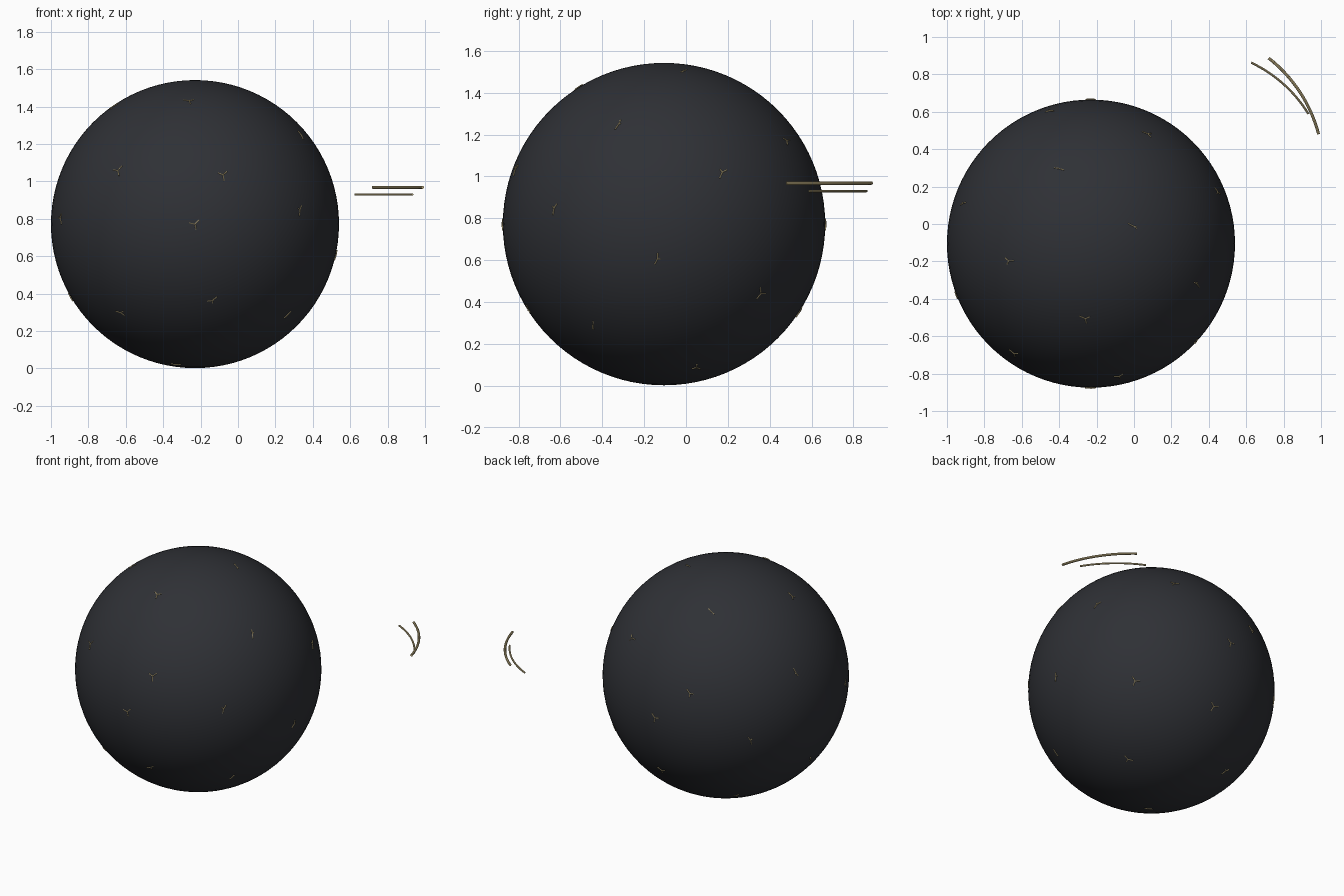
import bpy, math
from mathutils import Vector

if "Cube" in bpy.data.objects:
    bpy.data.objects.remove(bpy.data.objects["Cube"])

CENTRE, R = Vector((-0.23, -0.105, 0.772)), 0.77


def material(name, rgb):
    m = bpy.data.materials.new(name)
    m.diffuse_color = (*rgb, 1)
    m.use_nodes = True
    m.node_tree.nodes["Principled BSDF"].inputs["Base Color"].default_value = m.diffuse_color
    return m


dark = material("charcoal", (0.028, 0.03, 0.036))
gold = material("pale_gold", (0.53, 0.43, 0.22))


def tubes(name, paths, radius, res=2):
    """Round capped tubes through lists of points, as a mesh."""
    c = bpy.data.curves.new(name, 'CURVE')
    c.dimensions = '3D'
    c.bevel_depth, c.bevel_resolution, c.use_fill_caps = radius, res, True
    for pts in paths:
        s = c.splines.new('POLY')
        s.points.add(len(pts) - 1)
        for p, co in zip(s.points, pts):
            p.co = (*co, 1)
    ob = bpy.data.objects.new(name, c)
    bpy.context.collection.objects.link(ob)
    bpy.ops.object.select_all(action='DESELECT')
    ob.select_set(True)
    bpy.context.view_layer.objects.active = ob
    bpy.ops.object.convert(target='MESH')
    ob = bpy.context.object
    ob.data.materials.clear()
    ob.data.materials.append(gold)
    bpy.ops.object.shade_smooth_by_angle()
    return ob


def bow(a, b, sag, z, n=16):
    """Flat circular arc from a to b, bulging to the outer side by sag."""
    a, b = Vector(a), Vector(b)
    chord = b - a
    half = chord.length / 2
    rad = (half * half + sag * sag) / (2 * sag)
    out = Vector((-chord.y, chord.x)).normalized()
    mid = (a + b) / 2 + out * (sag - rad)
    w = math.asin(half / rad)
    u = chord.normalized()
    pts = []
    for i in range(n + 1):
        t = -w + 2 * w * i / n
        p = mid + out * rad * math.cos(t) + u * rad * math.sin(t)
        pts.append((p.x, p.y, z))
    return pts


# main ball
bpy.ops.mesh.primitive_uv_sphere_add(segments=96, ring_count=48, radius=R, location=CENTRE)
ball = bpy.context.object
ball.name = "ball"
ball.data.materials.append(dark)
bpy.ops.object.shade_smooth()

# small three-armed marks, spread in a golden-angle spiral about the y axis
N = 26
golden = math.pi * (3 - math.sqrt(5))
facing = Vector((0.35, 0.87, -0.35)).normalized()
side = facing.cross(Vector((0, 0, 1))).normalized()
up = side.cross(facing)
arms = []
for i in range(N):
    y = 1 - 2 * i / (N - 1)
    r = math.sqrt(max(0, 1 - y * y))
    n = Vector((r * math.cos(i * golden), y, r * math.sin(i * golden)))
    for k in range(3):
        a = math.radians(50 + 120 * k)
        d = side * math.cos(a) + up * math.sin(a)
        tip = (n * R + d * 0.034).normalized()
        arms.append([CENTRE + n * (R + 0.003), CENTRE + tip * (R + 0.002)])
tubes("surface_marks", arms, 0.003, 1)

# two floating curved rods
tubes("upper_rod", [bow((0.72, 0.887), (0.987, 0.48), 0.04, 0.968)], 0.008)
tubes("lower_rod", [bow((0.626, 0.863), (0.933, 0.588), 0.03, 0.93)], 0.006)
